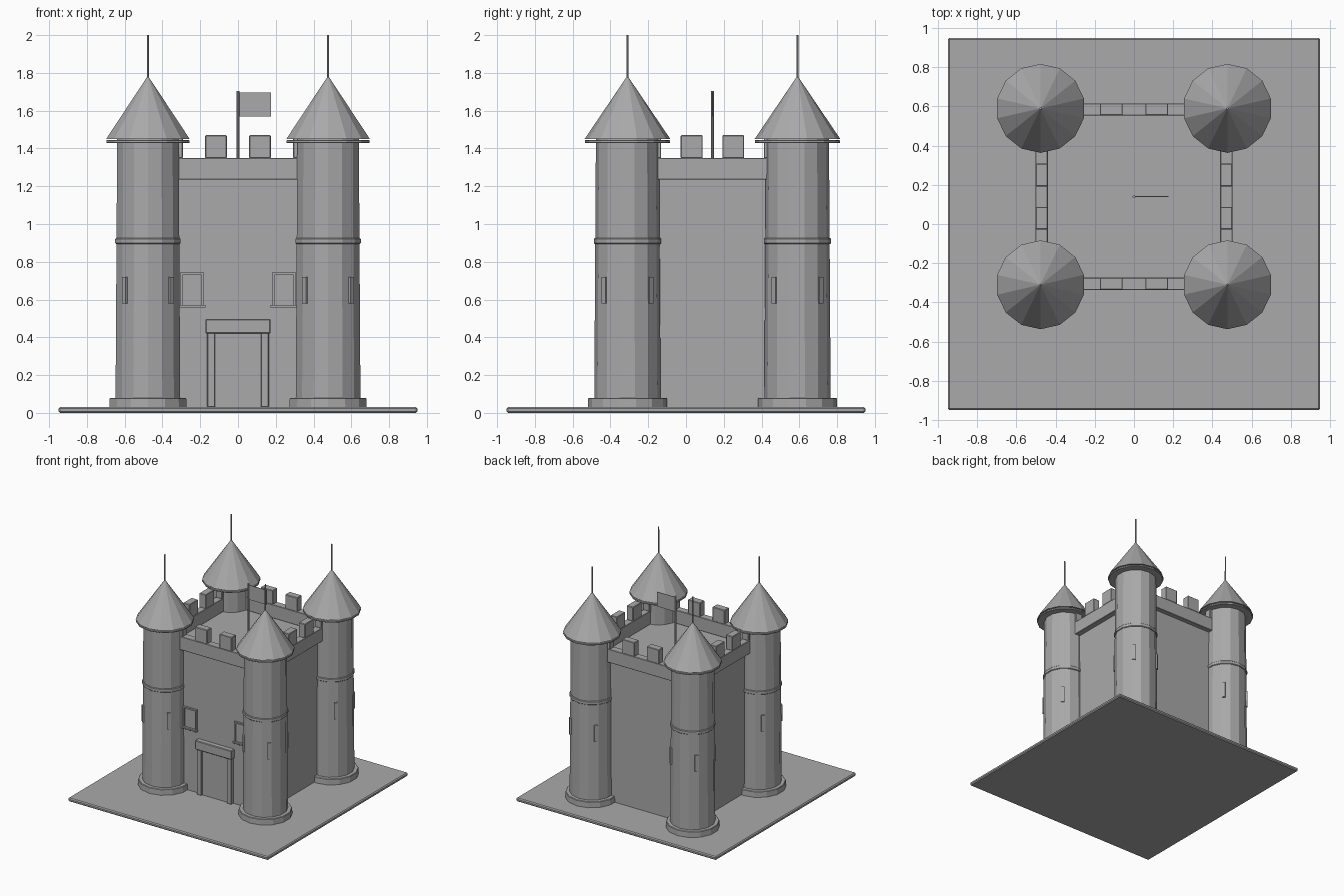
import bpy, math

if "Cube" in bpy.data.objects:
    bpy.data.objects.remove(bpy.data.objects["Cube"])

stone = bpy.data.materials.new("stone_grey")
stone.diffuse_color = (0.4, 0.4, 0.4, 1)
stone.use_nodes = True
stone.node_tree.nodes["Principled BSDF"].inputs["Base Color"].default_value = stone.diffuse_color
CY = 0.14          # y centre of the keep
TX, TY = 0.477, 0.45   # tower offsets from the keep centre


def finish(ob, name, bevel=0.0):
    ob.name = name
    ob.data.materials.append(stone)
    if bevel:
        m = ob.modifiers.new("bevel", 'BEVEL')
        m.width = bevel
        m.segments = 1
    return ob


def box(name, x0, x1, y0, y1, z0, z1, bevel=0.0, rot=0.0):
    bpy.ops.mesh.primitive_cube_add(
        size=1, location=((x0 + x1) / 2, (y0 + y1) / 2, (z0 + z1) / 2), rotation=(0, 0, rot))
    ob = bpy.context.object
    ob.scale = (x1 - x0, y1 - y0, z1 - z0)
    bpy.ops.object.transform_apply(location=False, rotation=False, scale=True)
    return finish(ob, name, bevel)


def drum(name, x, y, z0, z1, r1, r2, sides=14, bevel=0.0):
    bpy.ops.mesh.primitive_cone_add(vertices=sides, radius1=r1, radius2=r2,
                                    depth=z1 - z0, location=(x, y, (z0 + z1) / 2))
    return finish(bpy.context.object, name, bevel)


# ground slab
box("base_slab", -0.95, 0.95, -0.95, 0.95, 0, 0.03, 0.008)

# keep body
box("keep_body", -0.455, 0.455, -0.295, 0.575, 0.02, 1.235)

# parapets and merlons
H = 0.031
for s in (-1, 1):
    y = CY + s * 0.445
    box("parapet_long", -TX, TX, y - H, y + H, 1.235, 1.35, 0.003)
    x = s * 0.471
    box("parapet_side", x - H, x + H, CY - TY, CY + TY, 1.235, 1.35, 0.003)
    for k in (-1.5, -0.5, 0.5, 1.5):
        c = k * 0.233
        box("merlon", c - 0.058, c + 0.058, y - H, y + H, 1.348, 1.47, 0.004)
        c = CY + k * 0.22
        box("merlon", x - H, x + H, c - 0.058, c + 0.058, 1.348, 1.47, 0.004)

# corner towers
for sx in (-1, 1):
    for sy in (-1, 1):
        x, y = sx * TX, CY + sy * TY
        drum("tower_foot", x, y, 0.025, 0.08, 0.21, 0.208, bevel=0.004)
        drum("tower_shaft", x, y, 0.03, 1.452, 0.176, 0.167)
        drum("tower_band", x, y, 0.895, 0.925, 0.178, 0.178, bevel=0.004)
        drum("roof_eave", x, y, 1.428, 1.444, 0.226, 0.226, bevel=0.003)
        drum("tower_roof", x, y, 1.45, 1.785, 0.227, 0.0)
        drum("roof_spire", x, y, 1.76, 2.0, 0.006, 0.005, 8)
        # arrow slits on the diagonals
        for k in range(4):
            a = math.radians(45 + 90 * k)
            cx, cy = x + 0.17 * math.cos(a), y + 0.17 * math.sin(a)
            box("arrow_slit", cx - 0.01, cx + 0.01, cy - 0.014, cy + 0.014,
                0.58, 0.72, rot=a)

# gate: door leaf, posts and lintel
box("door_leaf", -0.125, 0.125, -0.306, -0.28, 0.03, 0.42)
for s in (-1, 1):
    box("door_post", s * 0.142 - 0.021, s * 0.142 + 0.021, -0.325, -0.28, 0.03, 0.425, 0.003)
box("door_lintel", -0.173, 0.173, -0.338, -0.28, 0.42, 0.497, 0.005)

# front windows with frame bars and sill
for s in (-1, 1):
    c = s * 0.243
    box("window_pane", c - 0.055, c + 0.055, -0.301, -0.28, 0.57, 0.735)
    for t in (-1, 1):
        e = c + t * 0.057
        box("window_jamb", e - 0.006, e + 0.006, -0.311, -0.28, 0.565, 0.74)
    box("window_head", c - 0.063, c + 0.063, -0.311, -0.28, 0.73, 0.742)
    box("window_sill", c - 0.072, c + 0.072, -0.32, -0.28, 0.557, 0.572, 0.002)

# flag
drum("flag_pole", 0, CY, 1.23, 1.705, 0.008, 0.008, 8)
box("flag_cloth", 0.0, 0.175, CY - 0.002, CY + 0.002, 1.57, 1.695)
